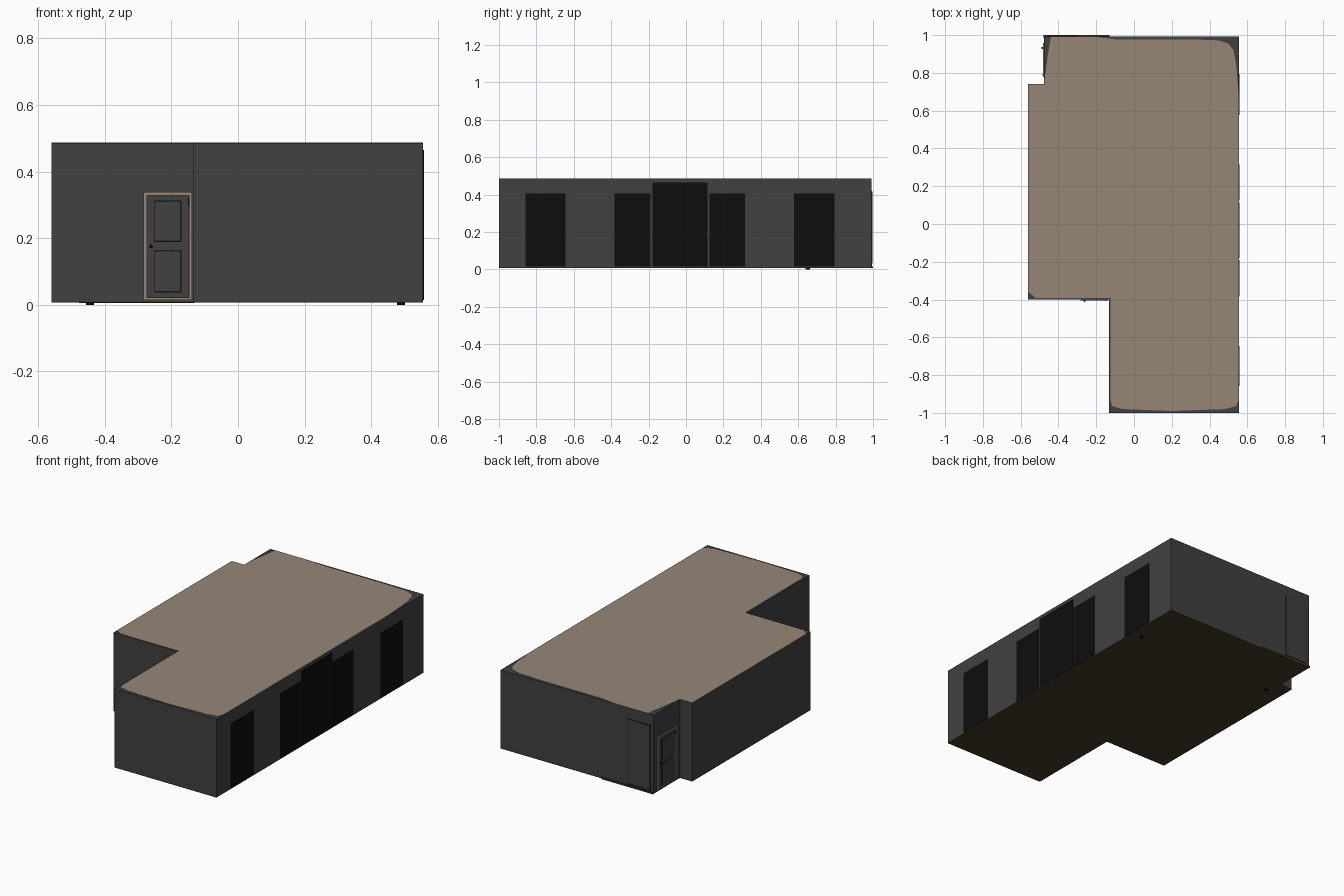
import bpy, bmesh, math
from mathutils import Matrix, Vector

if "Cube" in bpy.data.objects:
    bpy.data.objects.remove(bpy.data.objects["Cube"])


def mat(name, r, g, b):
    m = bpy.data.materials.new(name)
    m.diffuse_color = (r, g, b, 1)
    m.use_nodes = True
    m.node_tree.nodes["Principled BSDF"].inputs["Base Color"].default_value = m.diffuse_color
    return m


GREY = mat("charcoal_wall", 0.052, 0.052, 0.052)
BEIGE = mat("beige_ceiling", 0.305, 0.24, 0.183)
BLACK = mat("black_glass", 0.004, 0.004, 0.004)
BROWN = mat("dark_wood", 0.055, 0.039, 0.02)
TRIM = mat("dark_groove", 0.016, 0.016, 0.016)


def finish(name, bm, material, matrix=Matrix()):
    bm.transform(matrix)
    me = bpy.data.meshes.new(name)
    bm.to_mesh(me)
    bm.free()
    me.materials.append(material)
    ob = bpy.data.objects.new(name, me)
    bpy.context.collection.objects.link(ob)
    return ob


def box(name, lo, hi, material, matrix=Matrix(), bevel=0):
    bm = bmesh.new()
    bmesh.ops.create_cube(bm, size=1)
    lo, hi = Vector(lo), Vector(hi)
    for v in bm.verts:
        v.co = Vector([(lo[i] + hi[i]) / 2 + v.co[i] * (hi[i] - lo[i]) for i in range(3)])
    if bevel:
        bmesh.ops.bevel(bm, geom=bm.edges[:], offset=bevel, segments=1, affect='EDGES')
    return finish(name, bm, material, matrix)


def slab(name, pts, z0, z1, material):
    bm = bmesh.new()
    face = bm.faces.new([bm.verts.new((x, y, z0)) for x, y in pts])
    ext = bmesh.ops.extrude_face_region(bm, geom=[face])["geom"]
    for v in ext:
        if isinstance(v, bmesh.types.BMVert):
            v.co.z = z1
    bmesh.ops.recalc_face_normals(bm, faces=bm.faces[:])
    return finish(name, bm, material)


# Room outline, counter-clockwise seen from above
PLAN = [(-0.133, -1), (0.555, -1), (0.555, 0.993), (-0.477, 0.993),
        (-0.477, 0.74), (-0.56, 0.74), (-0.56, -0.4), (-0.133, -0.4)]

# Outer walls as a thin shell
bm = bmesh.new()
low = [bm.verts.new((x, y, 0.012)) for x, y in PLAN]
top = [bm.verts.new((x, y, 0.486)) for x, y in PLAN]
for i in range(len(PLAN)):
    j = (i + 1) % len(PLAN)
    bm.faces.new((low[i], low[j], top[j], top[i]))
walls = finish("walls", bm, GREY)
shell = walls.modifiers.new("thickness", 'SOLIDIFY')
shell.thickness = 0.006
shell.offset = -1
shell.use_even_offset = True

# Floor, roof deck and the beige ceiling sheet with softened corners
slab("floor", PLAN, 0.007, 0.013, BROWN)
slab("roof_deck", PLAN, 0.478, 0.4855, GREY)
SHEET = [(-0.125, -0.93), (-0.115, -0.965), (-0.06, -0.98), (0.2, -0.99), (0.48, -0.98),
         (0.54, -0.965), (0.555, -0.93), (0.555, 0.66), (0.543, 0.83), (0.527, 0.92),
         (0.5, 0.955), (0.45, 0.972), (0.3, 0.978), (-0.1, 0.978), (-0.22, 0.992),
         (-0.44, 0.992), (-0.455, 0.9), (-0.477, 0.74), (-0.56, 0.74), (-0.56, -0.36),
         (-0.52, -0.392), (-0.125, -0.392)]
slab("ceiling_sheet", SHEET, 0.4845, 0.487, BEIGE)

# Threshold strip along the back wall
box("back_threshold", (-0.478, 0.985, 0.006), (-0.13, 1.0, 0.016), BROWN)

# Tall dark windows on the right side
for n, (a, b, h) in enumerate([(-0.858, -0.645, 0.405), (-0.383, -0.19, 0.405),
                               (-0.18, 0.115, 0.465), (0.125, 0.315, 0.405),
                               (0.578, 0.795, 0.405)]):
    box(f"window_{n + 1}", (0.55, a, 0.014), (0.558, b, h), BLACK)


def knob(name, loc, r, material, matrix):
    bm = bmesh.new()
    bmesh.ops.create_uvsphere(bm, u_segments=12, v_segments=8, radius=r,
                              matrix=Matrix.Translation(loc))
    ob = finish(name, bm, material, matrix)
    ob.data.shade_smooth()


# Panelled door; local x runs across, -y points out of the wall
def door(name, matrix):
    w, h, f = 0.0725, 0.323, 0.008
    box(name + "_gap", (-w + f, -0.002, 0), (w - f, 0.004, h - f), TRIM, matrix)
    for side, a in (("left", -w), ("right", w - f)):
        box(f"{name}_frame_{side}", (a, -0.005, 0), (a + f, 0.004, h), BEIGE, matrix)
    box(name + "_frame_top", (-w, -0.005, h - f), (w, 0.004, h), BEIGE, matrix)
    box(name + "_sill", (-w, -0.005, 0), (w, 0.004, 0.006), BEIGE, matrix)
    box(name + "_leaf", (-w + f + 0.002, -0.003, 0.008), (w - f - 0.002, 0.004, h - f - 0.002),
        GREY, matrix)
    for n, (a, b) in enumerate([(0.022, 0.15), (0.173, 0.298)]):
        box(f"{name}_groove_{n + 1}", (-0.041, -0.0034, a), (0.041, 0, b), TRIM, matrix)
        box(f"{name}_panel_{n + 1}", (-0.039, -0.005, a + 0.002), (0.039, 0, b - 0.002),
            GREY, matrix, 0.001)
    knob(name + "_knob", (-0.051, -0.008, 0.16), 0.005, BLACK, matrix)
    box(name + "_hinge", (0.06, -0.007, 0.282), (0.065, 0, 0.304), BLACK, matrix)


door("front_door", Matrix.Translation((-0.2105, -0.4, 0.015)))
door("side_door", Matrix.Translation((-0.477, 0.868, 0.015))
     @ Matrix.Rotation(-math.pi / 2, 4, 'Z') @ Matrix.Diagonal((1.25, 1, 1, 1)))

# Flush door on the back wall, shown by a thin dark outline
box("back_door_outline", (-0.455, 0.985, 0.016), (-0.3, 0.995, 0.42), TRIM)
box("back_door_leaf", (-0.451, 0.985, 0.03), (-0.304, 0.997, 0.416), GREY)

# Small round feet under the floor
for name, x in (("foot_left", -0.445), ("foot_right", 0.49)):
    bm = bmesh.new()
    bmesh.ops.create_cone(bm, cap_ends=True, segments=16, radius1=0.012, radius2=0.012,
                          depth=0.01, matrix=Matrix.Translation((x, 0.65, 0.005)))
    finish(name, bm, BLACK)
